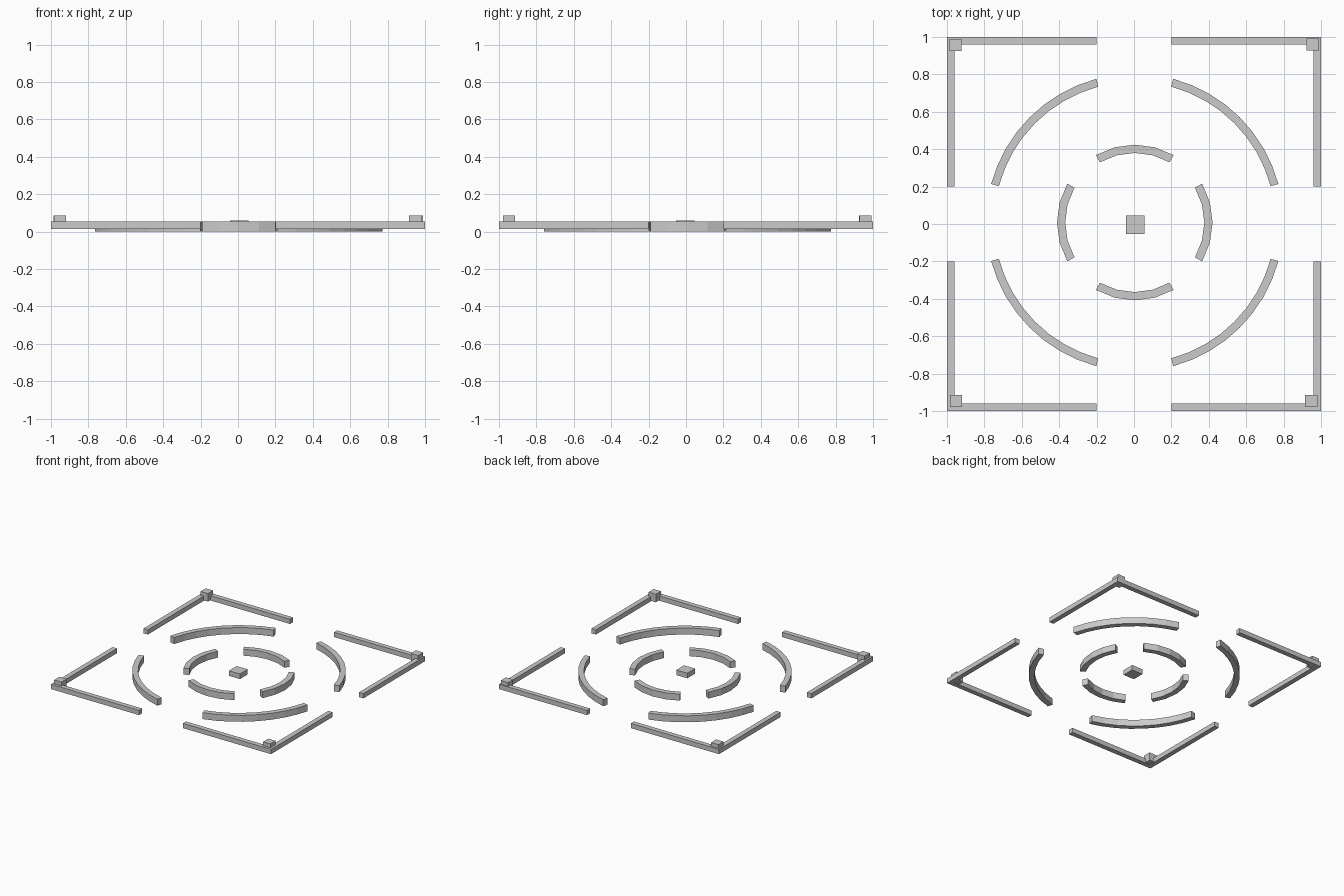
import bpy, bmesh
from math import cos, sin, radians

if "Cube" in bpy.data.objects:
    bpy.data.objects.remove(bpy.data.objects["Cube"])


def prism(name, pts, z0, z1):
    """Extrude a flat outline upward from z0 to z1."""
    bm = bmesh.new()
    face = bm.faces.new([bm.verts.new((x, y, z0)) for x, y in pts])
    new = bmesh.ops.extrude_face_region(bm, geom=[face], use_keep_orig=True)["geom"]
    top = [g for g in new if isinstance(g, bmesh.types.BMVert)]
    bmesh.ops.translate(bm, verts=top, vec=(0, 0, z1 - z0))
    bmesh.ops.recalc_face_normals(bm, faces=bm.faces)
    mesh = bpy.data.meshes.new(name)
    bm.to_mesh(mesh)
    bm.free()
    ob = bpy.data.objects.new(name, mesh)
    bpy.context.collection.objects.link(ob)
    return ob


def box(name, cx, cy, size, z0, z1):
    h = size / 2
    pts = [(cx - h, cy - h), (cx + h, cy - h), (cx + h, cy + h), (cx - h, cy + h)]
    return prism(name, pts, z0, z1)


def arc(name, r_in, r_out, mid, steps):
    """Curved wall spanning 60 degrees around the ring centre."""
    cx, cy = 0.004, 0.008
    angles = [radians(mid - 30 + 60 * i / steps) for i in range(steps + 1)]
    pts = [(cx + r_out * cos(a), cy + r_out * sin(a)) for a in angles]
    pts += [(cx + r_in * cos(a), cy + r_in * sin(a)) for a in reversed(angles)]
    return prism(name, pts, 0.0, 0.053)


# L-shaped outer walls, one per corner
L = [(1, 1), (0.2, 1), (0.2, 0.96), (0.96, 0.96), (0.96, 0.2), (1, 0.2)]
for sx in (-1, 1):
    for sy in (-1, 1):
        prism("corner_wall", [(x * sx, y * sy) for x, y in L], 0.015, 0.054)

# Corner posts, slightly irregular in placement
for x, y in [(-0.954, 0.957), (0.955, 0.96), (0.947, -0.946), (-0.952, -0.946)]:
    box("corner_post", x, y, 0.066, 0.02, 0.086)

# Two rings of curved walls with offset gaps
for i in range(4):
    arc("outer_ring_wall", 0.752, 0.795, 45 + 90 * i, 8)
    arc("inner_ring_wall", 0.372, 0.416, 90 * i, 4)

# Central block
box("centre_block", 0.006, -0.004, 0.1, 0.018, 0.06)
